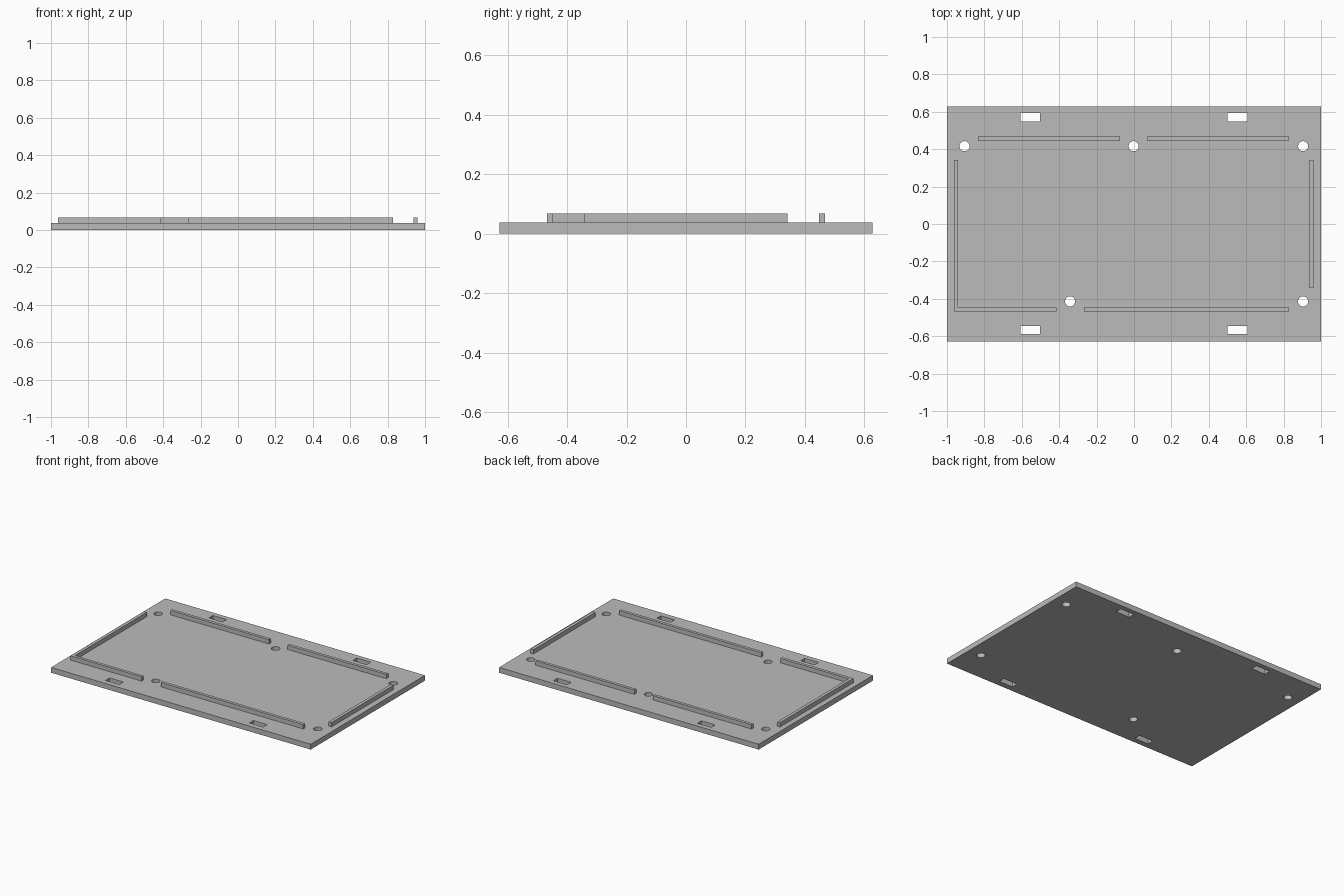
import bpy
import bmesh
from mathutils import Matrix

cube = bpy.data.objects.get("Cube")
if cube:
    bpy.data.objects.remove(cube, do_unlink=True)

PLATE_TOP, RIB_TOP = 0.037, 0.067

grey = bpy.data.materials.new("plain grey")
grey.use_nodes = True
grey.diffuse_color = (0.5, 0.5, 0.5, 1)
grey.node_tree.nodes["Principled BSDF"].inputs["Base Color"].default_value = (0.5, 0.5, 0.5, 1)


def finish(name, bm):
    mesh = bpy.data.meshes.new(name)
    bm.to_mesh(mesh)
    bm.free()
    mesh.materials.append(grey)
    obj = bpy.data.objects.new(name, mesh)
    bpy.context.collection.objects.link(obj)
    return obj


def prism(name, outline, z0, z1):
    """Extrude a counter-clockwise outline from z0 up to z1."""
    bm = bmesh.new()
    base = bm.faces.new([bm.verts.new((x, y, z0)) for x, y in outline])
    top = bmesh.ops.extrude_face_region(bm, geom=[base])["geom"]
    for v in top:
        if isinstance(v, bmesh.types.BMVert):
            v.co.z = z1
    bmesh.ops.recalc_face_normals(bm, faces=bm.faces)
    return finish(name, bm)


def box(name, x0, x1, y0, y1, z0, z1):
    return prism(name, [(x0, y0), (x1, y0), (x1, y1), (x0, y1)], z0, z1)


# Base plate
plate = box("base_plate", -1, 1, -0.628, 0.628, 0, PLATE_TOP)

# Cutters: strap slots near the long edges and round screw holes
cutters = []
for x in (-0.555, 0.553):
    for y in (-0.567, 0.571):
        cutters.append(box("slot_cutter", x - 0.053, x + 0.053, y - 0.022, y + 0.022, -0.1, 0.1))

for x, y in [(-0.906, 0.416), (-0.002, 0.416), (0.904, 0.416), (-0.342, -0.414), (0.904, -0.414)]:
    bm = bmesh.new()
    bmesh.ops.create_cone(bm, cap_ends=True, segments=32, radius1=0.027, radius2=0.027,
                          depth=0.2, matrix=Matrix.Translation((x, y, 0)))
    cutters.append(finish("hole_cutter", bm))

# Apply the cuts, then drop the cutters
for cutter in cutters:
    cutter.hide_render = True
    mod = plate.modifiers.new("cut", "BOOLEAN")
    mod.operation = "DIFFERENCE"
    mod.solver = "EXACT"
    mod.object = cutter
bpy.context.view_layer.update()
cut_mesh = bpy.data.meshes.new_from_object(plate.evaluated_get(bpy.context.evaluated_depsgraph_get()))
plate.modifiers.clear()
plate.data = cut_mesh
for cutter in cutters:
    bpy.data.objects.remove(cutter, do_unlink=True)

# Straight locating ribs
IN, OUT = 0.447, 0.468
box("back_right_rib", -0.833, -0.074, IN, OUT, PLATE_TOP, RIB_TOP)
box("back_left_rib", 0.07, 0.83, IN, OUT, PLATE_TOP, RIB_TOP)
box("front_left_rib", -0.267, 0.83, -OUT, -IN, PLATE_TOP, RIB_TOP)
box("left_rib", 0.937, 0.959, -0.341, 0.341, PLATE_TOP, RIB_TOP)

# L-shaped rib around the front right corner
prism("corner_rib", [(-0.962, -OUT), (-0.414, -OUT), (-0.414, -IN),
                     (-0.94, -IN), (-0.94, 0.341), (-0.962, 0.341)], PLATE_TOP, RIB_TOP)
